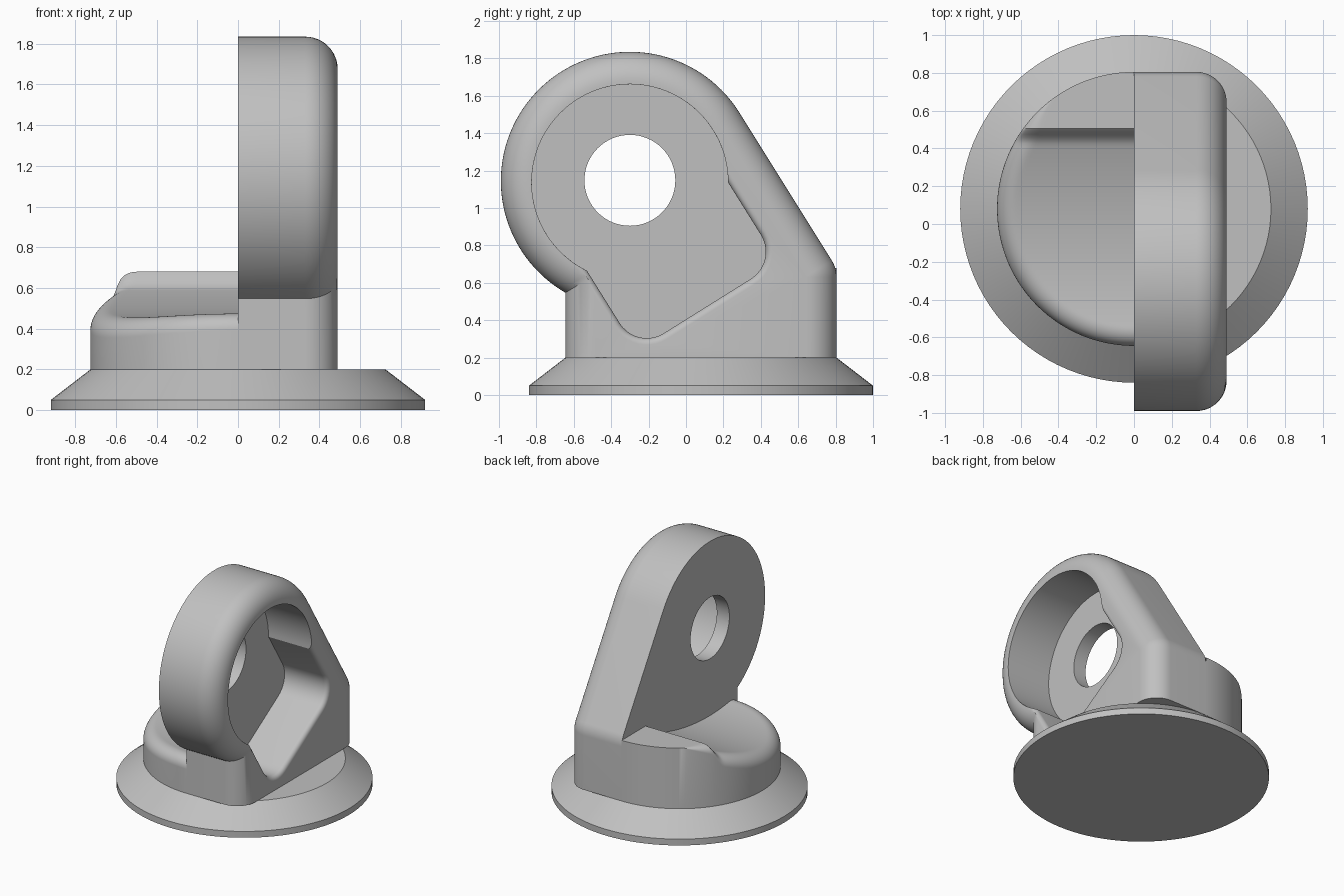
import bpy, bmesh
from math import sin, cos, pi, radians, sqrt, acos

if "Cube" in bpy.data.objects:
    bpy.data.objects.remove(bpy.data.objects["Cube"])

grey = bpy.data.materials.new("plain grey")
grey.use_nodes = True
GREY = (0.53, 0.53, 0.53, 1)
grey.diffuse_color = GREY
grey.node_tree.nodes["Principled BSDF"].inputs["Base Color"].default_value = GREY

MID_Y, DRUM_R, LEDGE_Z = 0.08, 0.725, 0.2     # round foot
EYE_Y, EYE_Z, EYE_R = -0.3, 1.145, 0.69       # ring head
WIDTH, FILLET = 0.49, 0.16
SLOPE = radians(32)                           # normal of the sloping back


def make_object(name, bm):
    bmesh.ops.remove_doubles(bm, verts=bm.verts, dist=0.0002)
    bmesh.ops.recalc_face_normals(bm, faces=bm.faces)
    mesh = bpy.data.meshes.new(name)
    bm.to_mesh(mesh)
    bm.free()
    mesh.materials.append(grey)
    obj = bpy.data.objects.new(name, mesh)
    bpy.context.collection.objects.link(obj)
    return obj


def smooth(obj, angle=30):
    bpy.ops.object.select_all(action="DESELECT")
    obj.select_set(True)
    bpy.context.view_layer.objects.active = obj
    bpy.ops.object.shade_smooth_by_angle(angle=radians(angle))


def loft(name, loops):
    """Skin a stack of closed loops and cap both ends."""
    bm = bmesh.new()
    rings = [[bm.verts.new(p) for p in loop] for loop in loops]
    for a, b in zip(rings, rings[1:]):
        for i in range(len(a)):
            j = (i + 1) % len(a)
            bm.faces.new((a[i], a[j], b[j], b[i]))
    bm.faces.new(rings[0])
    bm.faces.new(rings[-1])
    return make_object(name, bm)


def arc(cy, cz, r, start, end, steps):
    return [(cy + r * cos(start + (end - start) * i / steps),
             cz + r * sin(start + (end - start) * i / steps))
            for i in range(steps + 1)]


# Flared round foot
def circle(r, z):
    return [(x, y, z) for x, y in arc(0, MID_Y, r, 0, 2 * pi, 96)[:-1]]


foot = loft("round_foot", [circle(0.92, 0), circle(0.92, 0.05),
                           circle(DRUM_R, LEDGE_Z)])
smooth(foot)


# Half drum with a dished shelf and a rolled rim
def shelf_height(x, y):
    if y > 0.5:
        z = 0.68
    elif y > -0.3:
        z = 0.455 + 0.17 * ((y + 0.3) / 0.8) ** 2
        t = max(0, (y - 0.42) / 0.08)
        z += 0.055 * t * t
    else:
        z = 0.455 + 0.3 * (y + 0.3) ** 2
    roll = 0.1 * min(1, max(0, (0.66 - y) / 0.22))
    gap = max(0, DRUM_R - sqrt(x * x + (y - MID_Y) ** 2))
    if gap < roll:
        z -= roll - sqrt(roll ** 2 - (roll - gap) ** 2)
    return z


bm = bmesh.new()
ROWS, COLS = 120, 36
grid = []
for i in range(ROWS + 1):
    t = pi * i / ROWS
    y, half = MID_Y - DRUM_R * cos(t), DRUM_R * sin(t)
    xs = [-half * sin(pi / 2 * j / COLS) for j in range(COLS + 1)]
    row = [bm.verts.new((x, y, shelf_height(x, y))) for x in xs]
    row.append(bm.verts.new((-half, y, LEDGE_Z)))
    grid.append(row)
for a, b in zip(grid, grid[1:]):
    for j in range(COLS + 1):
        bm.faces.new((a[j], b[j], b[j + 1], a[j + 1]))
shelf = make_object("dished_shelf", bm)
smooth(shelf)


# Ring head and leg, one outline shrunk towards the outer side for the fillet
def bracket_outline(d):
    back, front, corner = 0.805, -0.645, 0.17
    ny, nz = cos(SLOPE), sin(SLOPE)
    cy = back - corner
    cz = (ny * EYE_Y + nz * EYE_Z + EYE_R - corner - ny * cy) / nz
    end = 2 * pi - acos((front + d - EYE_Y) / (EYE_R - d))
    return ([(back - d, LEDGE_Z)]
            + arc(cy, cz, corner - d, 0, SLOPE, 8)
            + arc(EYE_Y, EYE_Z, EYE_R - d, SLOPE, end, 80)
            + [(front + d, LEDGE_Z)])


def layer(x, points):
    return [(x, y, z) for y, z in points]


loops = [layer(0, bracket_outline(0))]
for i in range(13):
    t = pi / 2 * i / 12
    loops.append(layer(WIDTH - FILLET + FILLET * sin(t),
                       bracket_outline(FILLET * (1 - cos(t)))))
bracket = loft("ring_bracket", loops)


# Pocket: round bowl joined to a tilted rounded box
def pocket_outline(d):
    r, half, reach, corner = 0.525, 0.445 + d, 0.78 + d, 0.17 + d
    join = acos(half / r)
    pts = arc(0, 0, r, -join, pi + join, 72)
    pts += arc(-half + corner, -reach + corner, corner, pi, 1.5 * pi, 10)
    pts += arc(half - corner, -reach + corner, corner, 1.5 * pi, 2 * pi, 10)
    c, s = cos(SLOPE), sin(SLOPE)
    return [(EYE_Y + c * v - s * u, EYE_Z - 0.008 + s * v + c * u) for v, u in pts]


loops = [layer(0.11, pocket_outline(0))]
LIP = 0.035
for i in range(6):
    t = pi / 2 * i / 5
    loops.append(layer(WIDTH - LIP + LIP * sin(t), pocket_outline(LIP * (1 - cos(t)))))
loops.append(layer(WIDTH + 0.1, pocket_outline(LIP)))
pocket = loft("pocket_cutter", loops)

hole_loop = arc(EYE_Y, EYE_Z + 0.003, 0.243, 0, 2 * pi, 64)[:-1]
hole = loft("hole_cutter", [layer(-0.1, hole_loop), layer(0.3, hole_loop)])

for cutter in (pocket, hole):
    cutter.hide_render = True
    mod = bracket.modifiers.new("cut", "BOOLEAN")
    mod.operation, mod.solver, mod.object = "DIFFERENCE", "EXACT", cutter
    bpy.ops.object.select_all(action="DESELECT")
    bracket.select_set(True)
    bpy.context.view_layer.objects.active = bracket
    bpy.ops.object.modifier_apply(modifier=mod.name)
    bpy.data.objects.remove(cutter)
smooth(bracket)
